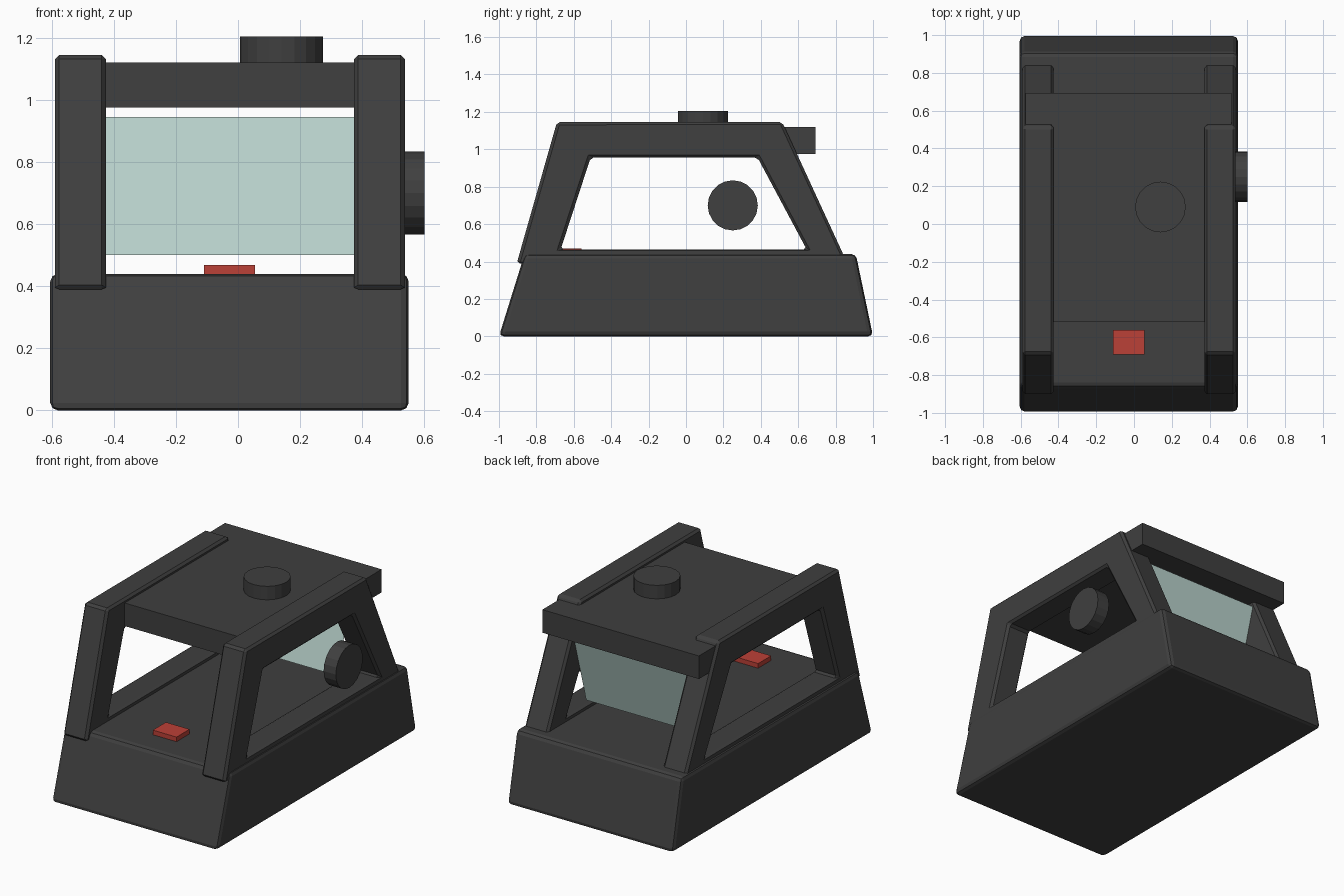
import bpy
import bmesh
from mathutils import Matrix, Vector

cube = bpy.data.objects.get("Cube")
if cube:
    bpy.data.objects.remove(cube, do_unlink=True)


def material(name, rgb):
    mat = bpy.data.materials.new(name)
    mat.use_nodes = True
    mat.diffuse_color = (*rgb, 1)
    mat.node_tree.nodes["Principled BSDF"].inputs["Base Color"].default_value = (*rgb, 1)
    return mat


dark_grey = material("dark_grey", (0.05, 0.05, 0.05))
signal_red = material("signal_red", (0.5, 0.052, 0.038))
pale_glass = material("pale_glass", (0.49, 0.65, 0.61))


def finish(name, bm, mat, bevel=0, segments=1):
    if len(bm.faces) > 1:
        bmesh.ops.recalc_face_normals(bm, faces=bm.faces)
    mesh = bpy.data.meshes.new(name)
    bm.to_mesh(mesh)
    bm.free()
    mesh.materials.append(mat)
    obj = bpy.data.objects.new(name, mesh)
    bpy.context.collection.objects.link(obj)
    if bevel:
        mod = obj.modifiers.new("edge_bevel", "BEVEL")
        mod.width = bevel
        mod.segments = segments
        mod.limit_method = "ANGLE"
    return obj


def box(name, low, high, mat):
    low, high = Vector(low), Vector(high)
    bm = bmesh.new()
    place = Matrix.Translation((low + high) / 2) @ Matrix.Diagonal((*(high - low), 1))
    bmesh.ops.create_cube(bm, size=1, matrix=place)
    return finish(name, bm, mat)


def knob(name, centre, axis, depth=0.085, radius=0.134):
    bm = bmesh.new()
    turn = Vector((0, 0, 1)).rotation_difference(Vector(axis)).to_matrix().to_4x4()
    bmesh.ops.create_cone(bm, cap_ends=True, segments=20, radius1=radius, radius2=radius,
                          depth=depth, matrix=Matrix.Translation(centre) @ turn)
    return finish(name, bm, dark_grey)


def extrude_x(bm, faces, width):
    grown = bmesh.ops.extrude_face_region(bm, geom=faces)["geom"]
    moved = [v for v in grown if isinstance(v, bmesh.types.BMVert)]
    bmesh.ops.translate(bm, verts=moved, vec=(width, 0, 0))


# Sloped base block
bm = bmesh.new()
profile = [(-1, 0), (1, 0), (0.908, 0.44), (-0.863, 0.44)]
extrude_x(bm, [bm.faces.new([bm.verts.new((-0.605, y, z)) for y, z in profile])], 1.155)
finish("base", bm, dark_grey, 0.025, 2)

# Side frames, each a trapezoid ring
outer = [(-0.905, 0.39), (0.863, 0.39), (0.515, 1.145), (-0.69, 1.145)]
inner = [(-0.67, 0.465), (0.645, 0.465), (0.383, 0.955), (-0.51, 0.955)]
for name, x in (("right_frame", -0.59), ("left_frame", 0.373)):
    bm = bmesh.new()
    out_v, in_v = [[bm.verts.new((x, y, z)) for y, z in ring] for ring in (outer, inner)]
    ring_faces = []
    for i in range(4):
        j = (i + 1) % 4
        ring_faces.append(bm.faces.new((out_v[i], out_v[j], in_v[j], in_v[i])))
    extrude_x(bm, ring_faces, 0.165)
    finish(name, bm, dark_grey, 0.014)

# Roof slab with rear overhang
box("roof", (-0.575, -0.52, 0.975), (0.515, 0.693, 1.12), dark_grey)

# Leaning rear glass, a single pane
bm = bmesh.new()
corners = [(-0.425, 0.46, 0.5), (0.373, 0.46, 0.5), (0.373, 0.585, 0.945), (-0.425, 0.585, 0.945)]
bm.faces.new([bm.verts.new(c) for c in corners])
finish("rear_glass", bm, pale_glass)

# Knobs and button
knob("roof_knob", (0.14, 0.09, 1.1625), (0, 0, 1))
knob("side_knob", (0.5575, 0.25, 0.7), (1, 0, 0))
box("red_button", (-0.11, -0.69, 0.43), (0.055, -0.56, 0.469), signal_red)
